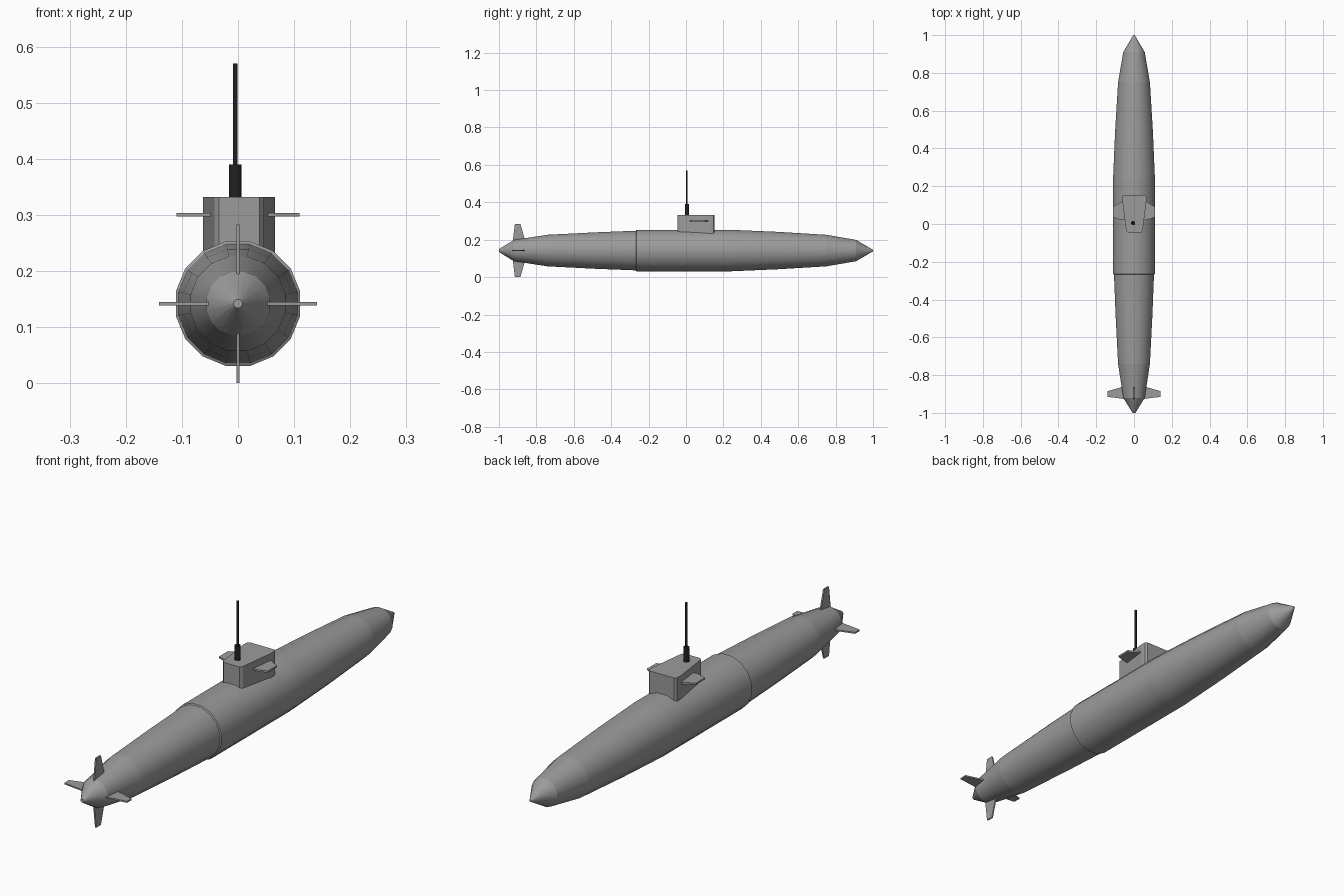
import bpy, bmesh, math
from mathutils import Matrix, Vector

cube = bpy.data.objects.get("Cube")
if cube:
    bpy.data.objects.remove(cube, do_unlink=True)


def material(name, rgb):
    m = bpy.data.materials.new(name)
    m.use_nodes = True
    m.diffuse_color = (*rgb, 1)
    m.node_tree.nodes["Principled BSDF"].inputs["Base Color"].default_value = (*rgb, 1)
    return m


GREY = material("hull grey", (0.33, 0.33, 0.33))
BLACK = material("mast black", (0.015, 0.015, 0.018))
AXIS = 0.142  # height of the hull centre line


def finish(name, bm, mat):
    bmesh.ops.recalc_face_normals(bm, faces=bm.faces)
    mesh = bpy.data.meshes.new(name)
    bm.to_mesh(mesh)
    bm.free()
    mesh.materials.append(mat)
    ob = bpy.data.objects.new(name, mesh)
    bpy.context.collection.objects.link(ob)
    return ob


def lathe(name, profile, sides, mat):
    """Spin (position, radius) pairs about y; rings stay sharp, sides smooth."""
    bm = bmesh.new()
    rings = []
    for y, r in profile:
        angles = [2 * math.pi * (i + 0.5) / sides for i in range(sides)]
        rings.append([bm.verts.new((r * math.cos(a), y, r * math.sin(a))) for a in angles])
    for a, b in zip(rings, rings[1:]):
        for i in range(sides):
            j = (i + 1) % sides
            bm.faces.new((a[i], a[j], b[j], b[i])).smooth = True
    for ring in (rings[0], rings[-1]):
        bm.faces.new(ring)
    for ring in rings:
        for i in range(sides):
            bm.edges.get((ring[i], ring[(i + 1) % sides])).smooth = False
    return finish(name, bm, mat)


def prism(name, outline, low, high, mat):
    """Extrude an xy outline between two heights."""
    bm = bmesh.new()
    face = bm.faces.new([bm.verts.new((x, y, low)) for x, y in outline])
    new = bmesh.ops.extrude_face_region(bm, geom=[face])["geom"]
    top = [v for v in new if isinstance(v, bmesh.types.BMVert)]
    bmesh.ops.translate(bm, vec=Vector((0, 0, high - low)), verts=top)
    return finish(name, bm, mat)


# Hull, with a small step at the aft joint
hull = lathe("hull", [(-1, 0.008), (-0.92, 0.058), (-0.74, 0.086), (-0.49, 0.099),
                      (-0.268, 0.108), (-0.265, 0.113), (0.24, 0.113), (0.49, 0.102),
                      (0.75, 0.086), (0.91, 0.058), (1, 0.004)], 16, GREY)
hull.location.z = AXIS

# Stern fins, four around the hull axis
fin = [(0.035, -0.93), (0.06, -0.925), (0.141, -0.915), (0.141, -0.885), (0.06, -0.862), (0.035, -0.86)]
for k, name in enumerate(("left", "upper", "right", "lower")):
    ob = prism(name + "_stern_fin", fin, -0.003, 0.003, GREY)
    ob.matrix_world = Matrix.Translation((0, 0, AXIS)) @ Matrix.Rotation(-k * math.pi / 2, 4, 'Y')

# Tower, narrow towards the front, with clipped corners
half = [(0.036, -0.045), (0.044, -0.035), (0.064, 0.125), (0.063, 0.146), (0.055, 0.153)]
tower = prism("tower", half + [(-x, y) for x, y in reversed(half)], 0.215, 0.332, GREY)
tower.location.x = 0.002

# Tower planes
plane = [(0.045, 0.022), (0.068, 0.022), (0.11, 0.035), (0.11, 0.092), (0.066, 0.118), (0.045, 0.118)]
for name, s in (("left", 1), ("right", -1)):
    prism(name + "_tower_plane", [(s * x, y) for x, y in plane], 0.297, 0.304, GREY)

# Periscope and its sleeve
for name, r, low, high in (("periscope_sleeve", 0.0115, 0.325, 0.39), ("periscope", 0.0045, 0.38, 0.57)):
    ob = lathe(name, [(low, r), (high, r)], 12, BLACK)
    ob.rotation_euler.x = math.pi / 2
    ob.location = (-0.005, 0.005, 0)
